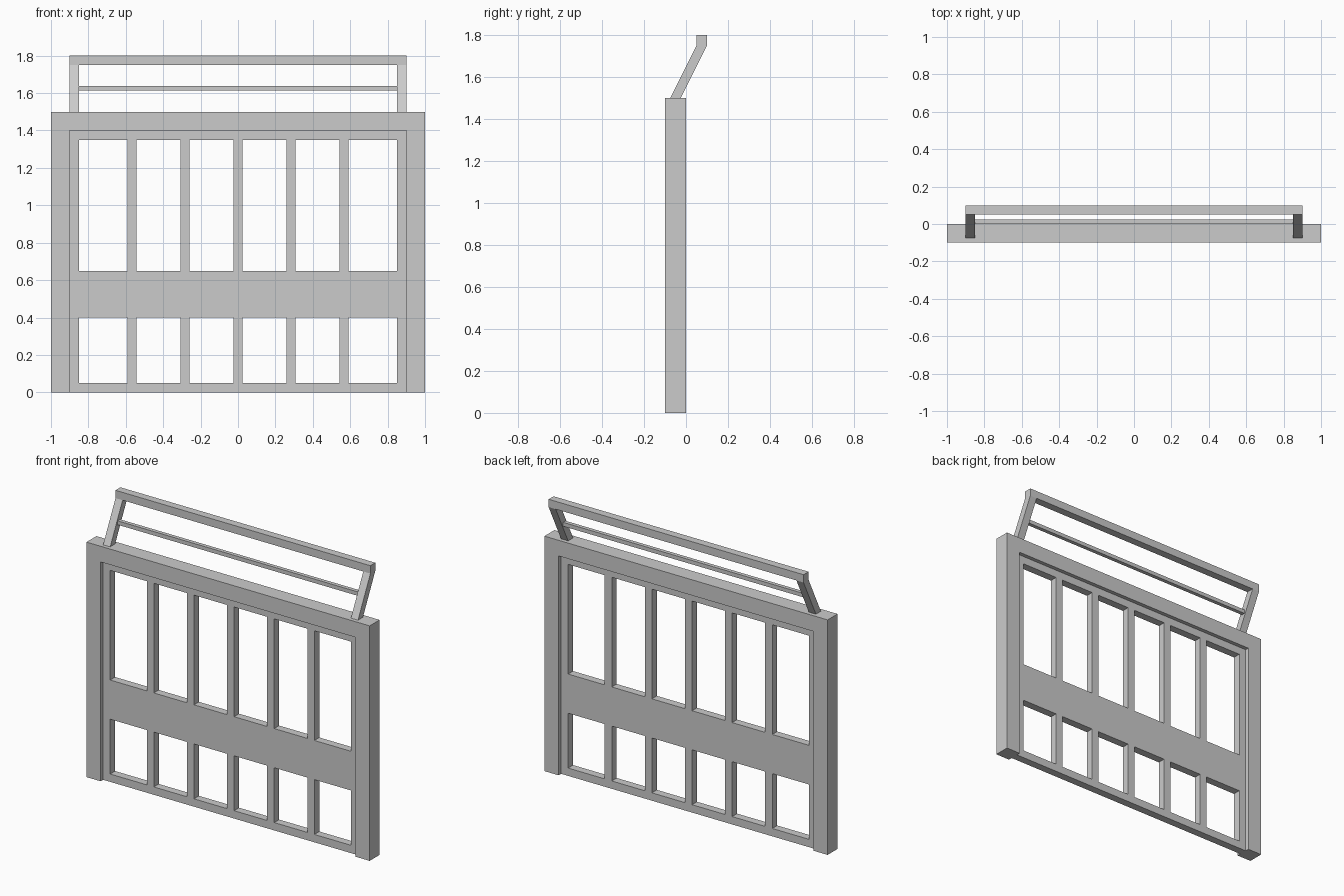
import bpy
import bmesh

if "Cube" in bpy.data.objects:
    bpy.data.objects.remove(bpy.data.objects["Cube"])


def lattice(name, xs, zs, solid, front=lambda z: -0.1, depth=0.1):
    """Upright plate on an x/z grid; keeps cells where solid(col, row), thickened along y."""
    bm = bmesh.new()
    verts = {}

    def vert(i, j):
        if (i, j) not in verts:
            verts[i, j] = bm.verts.new((xs[i], front(zs[j]), zs[j]))
        return verts[i, j]

    for i in range(len(xs) - 1):
        for j in range(len(zs) - 1):
            if solid(i, j):
                bm.faces.new([vert(i, j), vert(i + 1, j), vert(i + 1, j + 1), vert(i, j + 1)])
    ext = bmesh.ops.extrude_face_region(bm, geom=bm.faces[:])
    moved = [g for g in ext["geom"] if isinstance(g, bmesh.types.BMVert)]
    bmesh.ops.translate(bm, verts=moved, vec=(0, depth, 0))
    bmesh.ops.recalc_face_normals(bm, faces=bm.faces[:])
    mesh = bpy.data.meshes.new(name)
    bm.to_mesh(mesh)
    bm.free()
    obj = bpy.data.objects.new(name, mesh)
    bpy.context.collection.objects.link(obj)
    return obj


# Outer frame: two posts joined by a top beam
lattice("outer_frame", [-1, -0.9, 0.9, 1], [0, 1.4, 1.5],
        lambda i, j: i != 1 or j == 1)

# Recessed panel: border, five mullions and a solid middle band
bar = 0.025
xs = [-0.9, -0.85]
for k in range(-2, 3):
    centre = k * 1.7 / 6
    xs += [centre - bar, centre + bar]
xs += [0.85, 0.9]
lattice("window_panel", xs, [0, 0.05, 0.4, 0.65, 1.35, 1.4],
        lambda i, j: i % 2 == 0 or j % 2 == 0,
        lambda z: -0.075, 0.05)

# Rail above: leaning arms that turn upright at the top bar
lattice("leaning_rail", [-0.9, -0.85, 0.85, 0.9], [1.5, 1.75, 1.8],
        lambda i, j: i != 1 or j == 1,
        lambda z: -0.075 + 0.5 * (min(z, 1.75) - 1.5), 0.05)

# Thin bar between the arms
lattice("thin_crossbar", [-0.85, 0.85], [1.6125, 1.6375],
        lambda i, j: True, lambda z: 0.0, 0.025)
